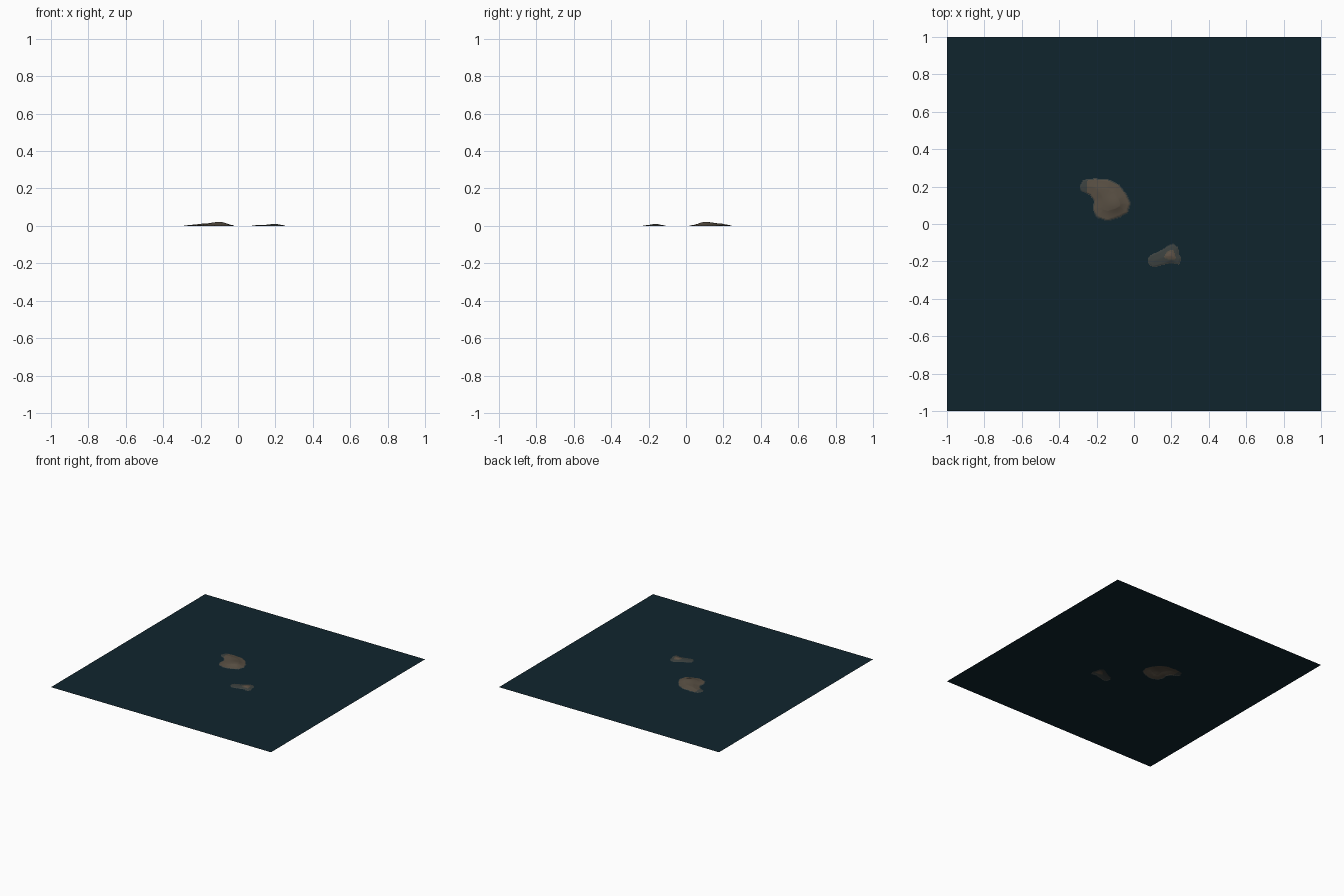
import bpy, bmesh, math
from mathutils import Vector
from mathutils.geometry import intersect_point_line

if "Cube" in bpy.data.objects:
    bpy.data.objects.remove(bpy.data.objects["Cube"])


def material(name, rgb):
    m = bpy.data.materials.new(name)
    m.diffuse_color = (*rgb, 1)
    m.use_nodes = True
    m.node_tree.nodes["Principled BSDF"].inputs["Base Color"].default_value = m.diffuse_color
    return m


SEA = material("deep sea", (0.0050, 0.0180, 0.0270))
SHORE = material("wet shore", (0.045, 0.053, 0.050))
EARTH = material("brown earth", (0.098, 0.078, 0.056))
ROCK = material("light rock", (0.115, 0.085, 0.062))

# Coastlines
LARGE = [(-.29, .20), (-.27, .235), (-.21, .243), (-.13, .236), (-.08, .21), (-.04, .16),
         (-.02, .11), (-.035, .06), (-.075, .037), (-.14, .018), (-.20, .035), (-.22, .08),
         (-.215, .125), (-.235, .155), (-.28, .175)]
SMALL = [(.073, -.19), (.09, -.165), (.14, -.145), (.175, -.12), (.21, -.107), (.235, -.125),
         (.24, -.16), (.252, -.185), (.24, -.218), (.20, -.208), (.17, -.215), (.10, -.232),
         (.08, -.215)]


def depth_inside(poly, x, y):
    """Distance to the coast, positive on land."""
    inside, best, p = False, 9.0, Vector((x, y))
    for (ax, ay), (bx, by) in zip(poly, poly[1:] + poly[:1]):
        if (ay > y) != (by > y) and x < (bx - ax) * (y - ay) / (by - ay) + ax:
            inside = not inside
        q, t = intersect_point_line(p, Vector((ax, ay)), Vector((bx, by)))
        q = Vector((ax, ay)).lerp(Vector((bx, by)), min(1, max(0, t)))
        best = min(best, (p - q.to_2d()).length)
    return best if inside else -best


def bump(x, y, cx, cy, r):
    return math.exp(-((x - cx) ** 2 + (y - cy) ** 2) / r ** 2)


def height(x, y):
    d = depth_inside(LARGE, x, y)
    if d > 0:
        top = .005 + .015 * bump(x, y, -.10, .105, .06) + .007 * bump(x, y, -.17, .18, .07)
        return min(d * .5, top * min(1, .35 + d * 13))
    d = depth_inside(SMALL, x, y)
    if d > 0:
        top = .005 + .006 * bump(x, y, .20, -.17, .04)
        return min(d * .4, top * min(1, .4 + d * 15))
    return 0.0


# One shared lattice, fine around the islands and open elsewhere
def lattice(lo, hi, step=.005):
    n = round((hi - lo) / step)
    return [-1, -.65] + [lo + i * step for i in range(n + 1)] + [.65, 1]


xs, ys = lattice(-.30, .26), lattice(-.24, .25)
Z = {(i, j): height(x, y) for i, x in enumerate(xs) for j, y in enumerate(ys)}


def part_of(i, j):
    cx, cy = (xs[i] + xs[i + 1]) / 2, (ys[j] + ys[j + 1]) / 2
    if max(Z[i + a, j + b] for a in (0, 1) for b in (0, 1)) <= 0:
        return "sea"
    if depth_inside(LARGE, cx, cy) > -.001:
        return "large_island"
    return "small_island" if depth_inside(SMALL, cx, cy) > -.001 else "sea"


def colour(name, x, y, z):
    if name == "sea":
        return 0
    if name == "large_island":
        return 1 if z < .0022 or x < -.25 else 2
    return 3 if z > .0085 else 2 if z > .0068 else 1


cells = {"sea": [], "large_island": [], "small_island": []}
for i in range(len(xs) - 1):
    for j in range(len(ys) - 1):
        cells[part_of(i, j)].append((i, j))

for name, quads in cells.items():
    bm, verts = bmesh.new(), {}
    for i, j in quads:
        loop = []
        for k in ((i, j), (i + 1, j), (i + 1, j + 1), (i, j + 1)):
            if k not in verts:
                verts[k] = bm.verts.new((xs[k[0]], ys[k[1]], Z[k]))
            loop.append(verts[k])
        f = bm.faces.new(loop)
        f.material_index = colour(name, *f.calc_center_median())
    mesh = bpy.data.meshes.new(name)
    bm.to_mesh(mesh)
    bm.free()
    for m in (SEA, SHORE, EARTH, ROCK):
        mesh.materials.append(m)
    bpy.context.collection.objects.link(bpy.data.objects.new(name, mesh))
